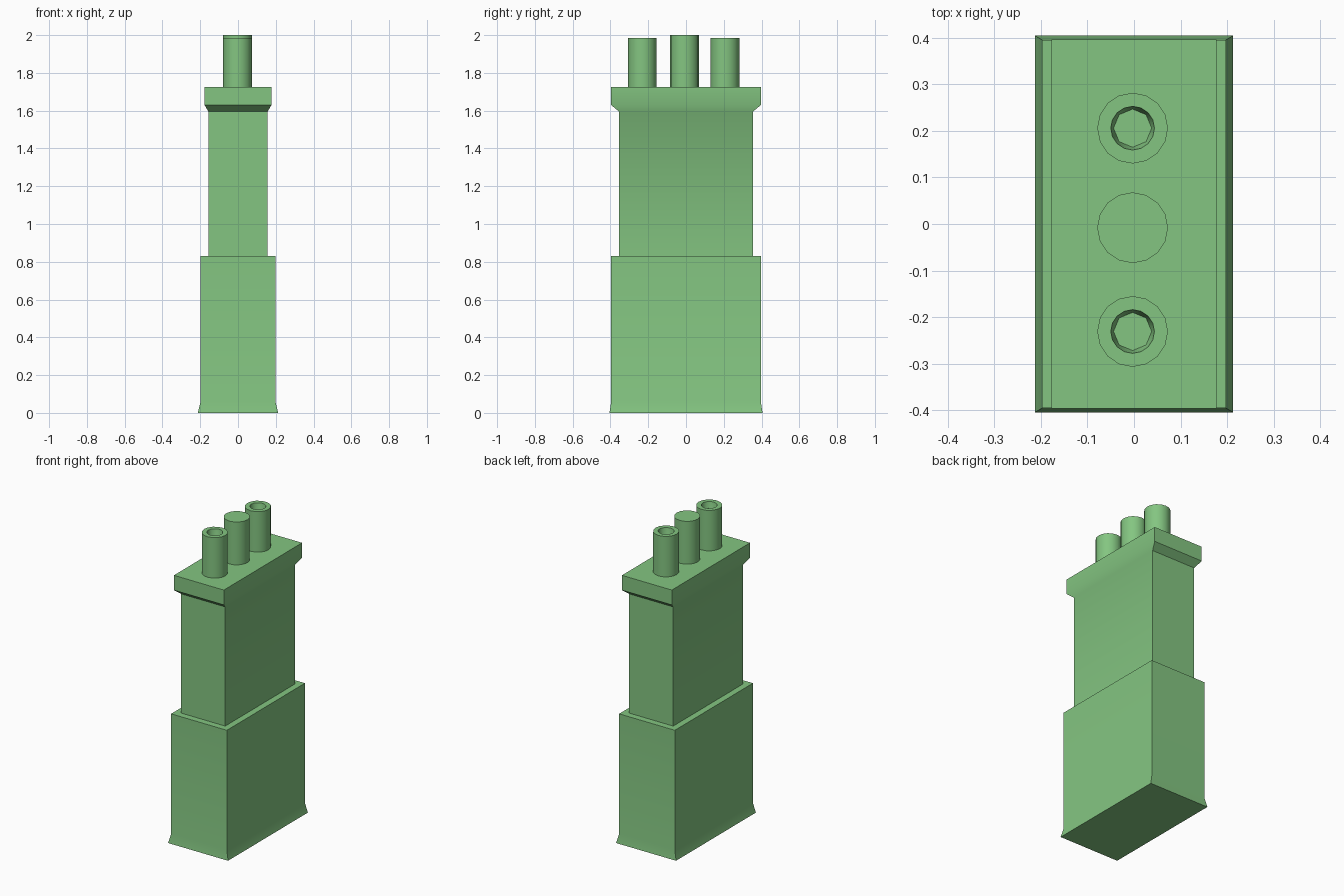
import bpy
import bmesh
from math import cos, sin, tau, radians

cube = bpy.data.objects.get("Cube")
if cube:
    bpy.data.objects.remove(cube, do_unlink=True)

green = bpy.data.materials.new("soft_green")
green.use_nodes = True
colour = (0.23, 0.56, 0.22, 1)
green.diffuse_color = colour
green.node_tree.nodes["Principled BSDF"].inputs["Base Color"].default_value = colour


def finish(name, bm):
    """Turn a bmesh into a coloured, angle-smoothed object."""
    bmesh.ops.recalc_face_normals(bm, faces=bm.faces)
    mesh = bpy.data.meshes.new(name)
    bm.to_mesh(mesh)
    bm.free()
    mesh.materials.append(green)
    obj = bpy.data.objects.new(name, mesh)
    bpy.context.collection.objects.link(obj)
    bpy.ops.object.select_all(action="DESELECT")
    obj.select_set(True)
    bpy.context.view_layer.objects.active = obj
    bpy.ops.object.shade_smooth_by_angle(angle=radians(30))
    return obj


def loft(name, rings):
    """Join closed rings of points in order and cap both ends."""
    bm = bmesh.new()
    loops = [[bm.verts.new(p) for p in ring] for ring in rings]
    edges = [[bm.edges.new((r[i - 1], r[i])) for i in range(len(r))] for r in loops]
    for a, b in zip(edges, edges[1:]):
        bmesh.ops.bridge_loops(bm, edges=a + b)
    bm.faces.new(loops[0])
    bm.faces.new(loops[-1])
    return finish(name, bm)


def rectangle(x, y, z):
    return [(-x, -y, z), (x, -y, z), (x, y, z), (-x, y, z)]


def circle(cy, r, z, n=16):
    return [(-0.003 + r * cos(tau * i / n), cy + r * sin(tau * i / n), z)
            for i in range(n)]


# Stack body: flared foot, wide base, ledge, narrower shaft, flared cap
loft("chimney_body", [rectangle(*s) for s in (
    (0.213, 0.405, 0),
    (0.198, 0.396, 0.06),
    (0.198, 0.396, 0.83),
    (0.157, 0.354, 0.83),
    (0.157, 0.354, 1.595),
    (0.177, 0.397, 1.63),
    (0.177, 0.397, 1.725),
)])

# Three pipes with shallow tapered sockets, the middle one slightly taller
for name, y, top in (("front_pipe", -0.231, 1.985),
                     ("middle_pipe", -0.008, 2.0),
                     ("back_pipe", 0.206, 1.985)):
    loft(name, [circle(y, 0.076, 1.7), circle(y, 0.076, top),
                circle(y, 0.047, top), circle(y, 0.041, top - 0.04, 8)])
